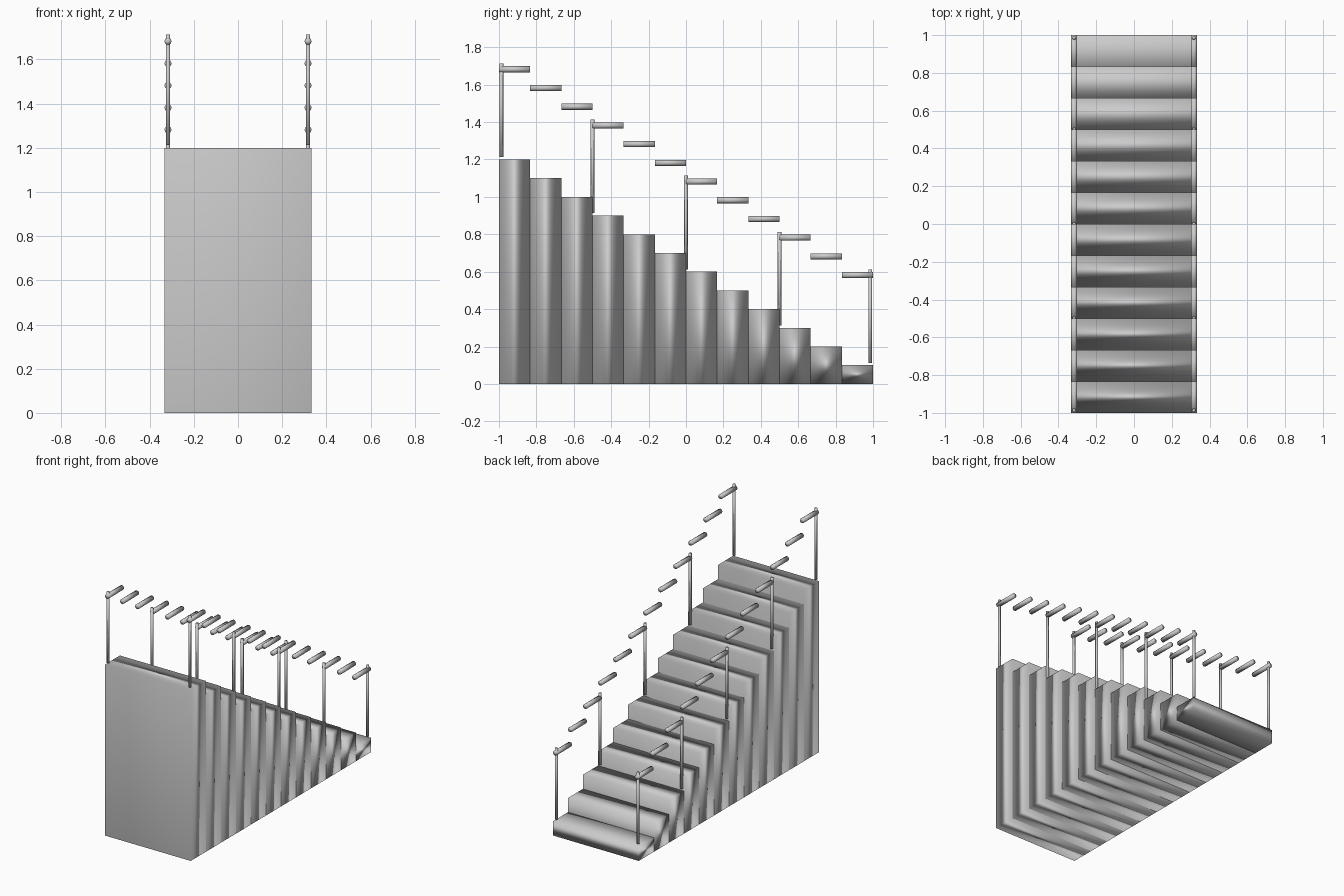
import bpy
from math import pi

if "Cube" in bpy.data.objects:
    bpy.data.objects.remove(bpy.data.objects["Cube"])

N, DEPTH, RISE, HALF_W = 12, 2 / 12, 0.1, 1 / 3
RAIL_X = 0.317


def smooth(obj, name):
    obj.name = name
    for p in obj.data.polygons:
        p.use_smooth = True


def rod(name, loc, radius, length, along_y=False, sides=8):
    rot = (pi / 2, 0, 0) if along_y else (0, 0, 0)
    bpy.ops.mesh.primitive_cylinder_add(vertices=sides, radius=radius, depth=length,
                                        location=loc, rotation=rot)
    smooth(bpy.context.object, name)


def step_y(i):
    return -1 + i * DEPTH


# Full-height step blocks, tallest at the front
for i in range(N):
    h = RISE * (N - i)
    bpy.ops.mesh.primitive_cube_add(size=1, location=(0, step_y(i) + DEPTH / 2, h / 2))
    bpy.context.object.scale = (2 * HALF_W, DEPTH, h)
    smooth(bpy.context.object, f"step_{i + 1}")

# Handrail pieces and posts on both sides
posts = [(0, -0.987), (3, step_y(3)), (6, step_y(6)), (9, step_y(9)), (11, 0.985)]
for side, x in (("left", -RAIL_X), ("right", RAIL_X)):
    for i in range(N):
        z = RISE * (N - i) + 0.482
        rod(f"handrail_{side}_{i + 1}", (x, step_y(i) + DEPTH / 2, z), 0.0165, DEPTH, True)
    for k, (i, y) in enumerate(posts):
        rod(f"post_{side}_{k + 1}", (x, y, RISE * (N - i) + 0.263), 0.01, 0.5)
